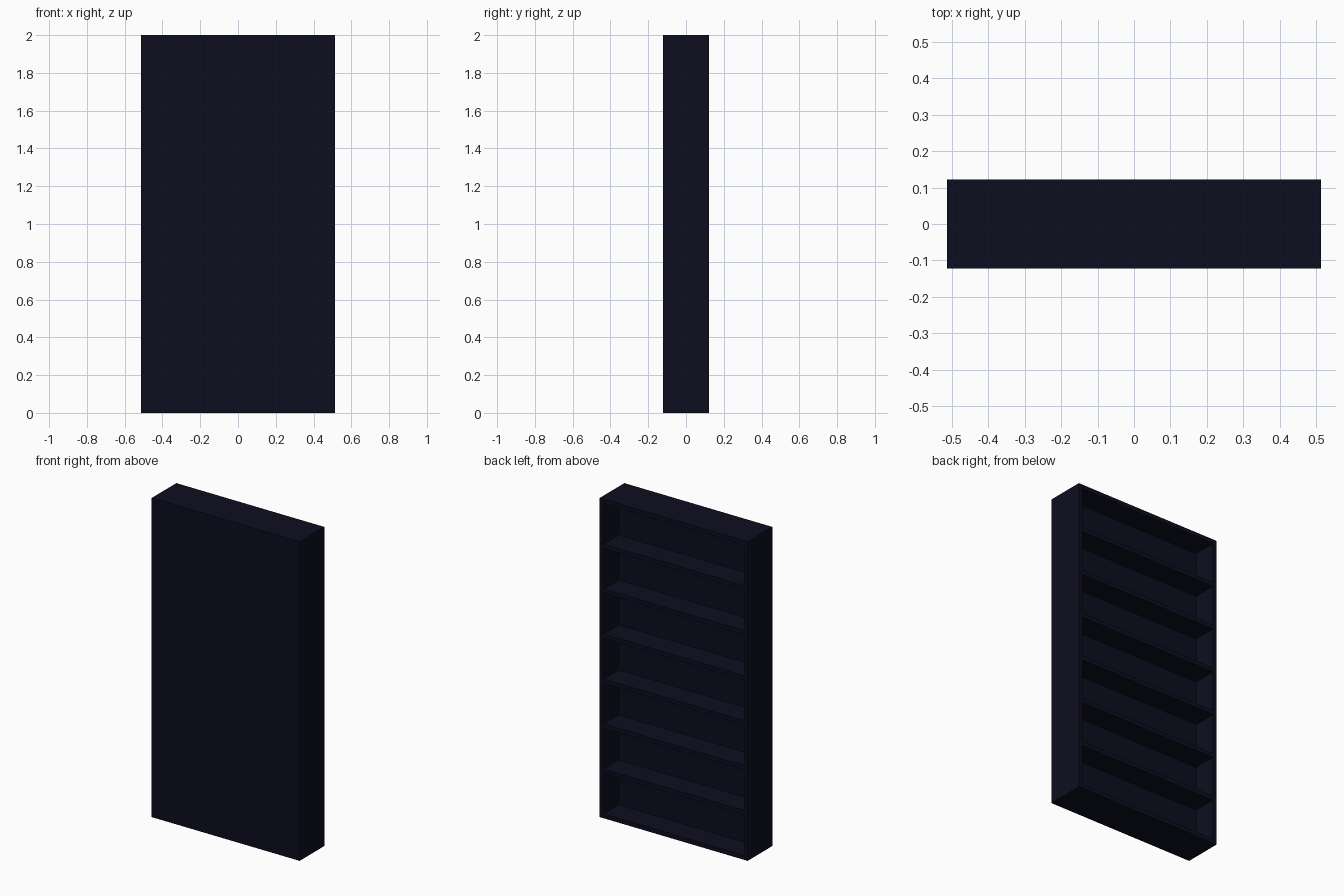
import bpy

if "Cube" in bpy.data.objects:
    bpy.data.objects.remove(bpy.data.objects["Cube"])

W, D, H = 1.026, 0.244, 2.0   # overall size
T = 0.027                     # board thickness
OPEN = 0.15                   # depth of the open compartments
BAYS = 7

mat = bpy.data.materials.new("dark navy")
mat.diffuse_color = (0.004, 0.004, 0.0145, 1)
mat.use_nodes = True
mat.node_tree.nodes["Principled BSDF"].inputs["Base Color"].default_value = mat.diffuse_color


def box(name, x0, x1, y0, y1, z0, z1):
    bpy.ops.mesh.primitive_cube_add(size=1, location=((x0 + x1) / 2, (y0 + y1) / 2, (z0 + z1) / 2))
    o = bpy.context.object
    o.name = name
    o.scale = (x1 - x0, y1 - y0, z1 - z0)
    bpy.ops.object.transform_apply(location=False, rotation=False, scale=True)
    o.data.materials.append(mat)
    return o


back = D / 2
inner = back - OPEN

# thick closed front panel
box("front_panel", -W / 2, W / 2, -D / 2, inner, 0, H)

# side boards
box("side_left", -W / 2, -W / 2 + T, inner, back, 0, H)
box("side_right", W / 2 - T, W / 2, inner, back, 0, H)

# bottom board, shelves and top board, evenly spaced
for i in range(BAYS + 1):
    z = i * (H - T) / BAYS
    name = "bottom_board" if i == 0 else "top_board" if i == BAYS else f"shelf_{i}"
    box(name, -W / 2 + T, W / 2 - T, inner, back, z, z + T)
